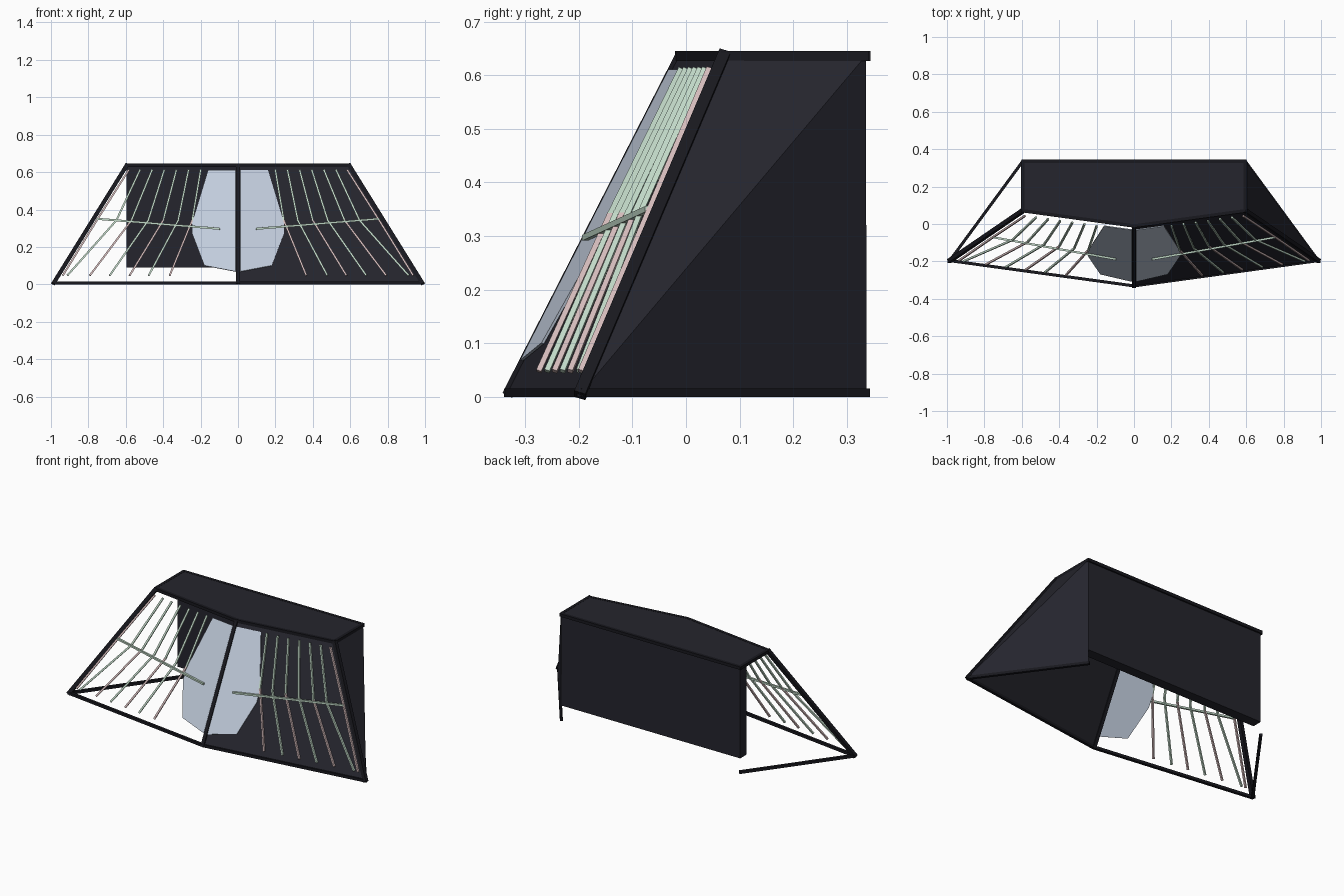
import bpy, bmesh
from mathutils import Vector, Matrix

cube = bpy.data.objects.get("Cube")
if cube:
    bpy.data.objects.remove(cube, do_unlink=True)


def material(name, rgb):
    m = bpy.data.materials.new(name)
    m.use_nodes = True
    m.diffuse_color = (*rgb, 1)
    m.node_tree.nodes["Principled BSDF"].inputs["Base Color"].default_value = (*rgb, 1)
    return m


DARK = material("dark navy panel", (0.018, 0.018, 0.026))
BLACK = material("black frame", (0.009, 0.009, 0.013))
GLASS = material("pale blue glass", (0.53, 0.60, 0.71))
GREEN = material("mint rod", (0.54, 0.70, 0.58))
PINK = material("pink rod", (0.66, 0.50, 0.50))


def finish(name, bm, mat):
    bmesh.ops.recalc_face_normals(bm, faces=bm.faces)
    mesh = bpy.data.meshes.new(name)
    bm.to_mesh(mesh)
    bm.free()
    mesh.materials.append(mat)
    ob = bpy.data.objects.new(name, mesh)
    bpy.context.collection.objects.link(ob)
    return ob


def front(x, z, offset=0.0):
    """Point on the folded, sloping front."""
    return Vector((x, -0.335 + 0.137 * abs(x) + 0.51 * z + offset, z))


def plate(name, loops, mat, thickness):
    """One or more flat polygons given a thickness."""
    bm = bmesh.new()
    for loop in loops:
        bm.faces.new([bm.verts.new(p) for p in loop])
    bmesh.ops.remove_doubles(bm, verts=bm.verts, dist=0.0001)
    ob = finish(name, bm, mat)
    mod = ob.modifiers.new("thickness", 'SOLIDIFY')
    mod.thickness = thickness
    mod.offset = 0
    return ob


def beam(name, a, b, width, mat):
    """Square bar between two points."""
    a, b = Vector(a), Vector(b)
    d = b - a
    z = d.normalized()
    side = Vector((0, 0, 1)) if abs(z.z) < 0.3 else Vector((0, 1, 0))
    x = side.cross(z).normalized()
    rot = Matrix((x, z.cross(x), z)).transposed().to_4x4()
    bm = bmesh.new()
    bmesh.ops.create_cube(bm, size=1, matrix=Matrix.Translation((a + b) / 2) @ rot
                          @ Matrix.Diagonal((width, width, d.length + width * 0.6, 1)))
    return finish(name, bm, mat)


H = 0.636      # height of the top frame
LOW = 0.008    # height of the base frame
REAR = 0.335

# Roof plate and rear box panel
plate("roof_panel", [[(-0.595, REAR, H), (0.595, REAR, H), front(0.595, H),
                      front(0, H), front(-0.595, H)]], DARK, 0.016)
bm = bmesh.new()
bmesh.ops.create_cube(bm, size=1, matrix=Matrix.Translation((0, 0.305, 0.365))
                      @ Matrix.Diagonal((1.19, 0.06, 0.55, 1)))
finish("rear_panel", bm, DARK)

# Closed left half: front sheet and folded side sheet
plate("left_front_panel", [[front(0, LOW), front(0.985, LOW), front(0.595, H), front(0, H)]],
      DARK, 0.006)
corner, rear_top = front(0.985, LOW), Vector((0.595, REAR, H))
plate("left_side_panel", [[corner, rear_top, front(0.595, H)],
                          [corner, Vector((0.595, REAR, LOW)), rear_top]], DARK, 0.006)

# Frame shared by both halves
beam("centre_post", front(0, LOW), front(0, H), 0.02, BLACK)
beam("rear_top_rail", (-0.595, REAR, H), (0.595, REAR, H), 0.018, BLACK)

TOPS = [0.20, 0.265, 0.33, 0.395, 0.46, 0.525, 0.585]
MIDS = [0.245, 0.32, 0.40, 0.48, 0.57, 0.65, 0.755]
FEET = [0.364, 0.476, 0.578, 0.684, 0.79, 0.91, 0.935]
PANE = [(0.012, 0.61), (0.16, 0.61), (0.245, 0.33), (0.245, 0.27), (0.18, 0.1), (0.012, 0.068)]

for side, s in (("left", 1), ("right", -1)):
    foot, shoulder = front(s * 0.985, LOW), front(s * 0.595, H)
    beam(side + "_corner_post", foot, shoulder, 0.022, BLACK)
    beam(side + "_front_base_rail", front(0, LOW), foot, 0.016, BLACK)
    beam(side + "_front_top_rail", front(0, H), shoulder, 0.018, BLACK)
    beam(side + "_side_base_rail", foot, (s * 0.595, REAR, LOW), 0.016, BLACK)
    beam(side + "_side_top_rail", shoulder, (s * 0.595, REAR, H), 0.018, BLACK)

    # Angular glass pane beside the centre post
    plate(side + "_glass_pane", [[front(s * x, z, -0.008) for x, z in PANE]], GLASS, 0.005)

    # Fan of bent rods and the rail tying them together
    for i, (t, m, f) in enumerate(zip(TOPS, MIDS, FEET)):
        outer = i == len(TOPS) - 1
        bend = front(s * m, 0.342, -0.014)
        beam(f"{side}_upper_rod_{i + 1}", front(s * t, 0.61, -0.014), bend, 0.01,
             PINK if outer else GREEN)
        beam(f"{side}_lower_rod_{i + 1}", bend, front(s * f, 0.05, -0.014), 0.01,
             PINK if i % 2 == 0 else GREEN)
    beam(side + "_cross_rail", front(s * 0.1, 0.297, -0.018), front(s * 0.75, 0.35, -0.018),
         0.011, GREEN)
